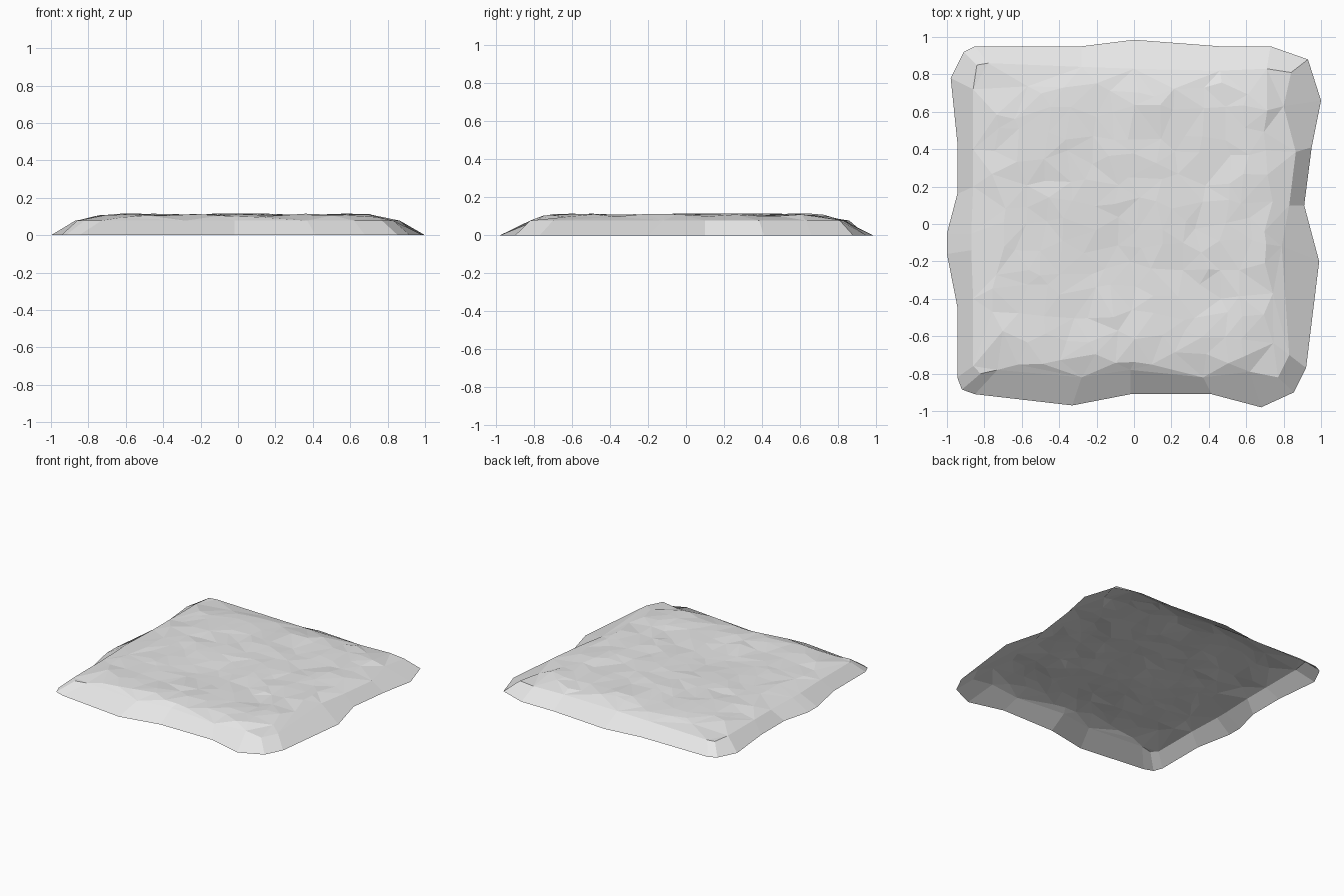
import bpy
import bmesh
import math
import random
from mathutils import Vector, noise
from mathutils.geometry import delaunay_2d_cdt

random.seed(4)

old = bpy.data.objects.get("Cube")
if old:
    bpy.data.objects.remove(old, do_unlink=True)

# Flat stone colour
stone = bpy.data.materials.new("pale_grey_stone")
stone.use_nodes = True
stone.diffuse_color = (0.8, 0.8, 0.8, 1)
stone.node_tree.nodes["Principled BSDF"].inputs["Base Color"].default_value = stone.diffuse_color

# Ragged outline: foot x, foot y, shoulder x, shoulder y, clockwise from the back right corner
OUTLINE = [
    (-.91, .92, -.84, .85), (-.85, .95, -.78, .86), (-.28, .95, -.28, .84),
    (0, .985, 0, .83), (.46, .95, .46, .82), (.73, .95, .71, .83),
    (.93, .88, .84, .81), (1, .66, .8, .63), (.95, .41, .865, .385),
    (.91, .1, .83, .1), (.99, -.2, .79, -.12), (.92, -.77, .83, -.7),
    (.855, -.9, .77, -.82), (.68, -.98, .62, -.79), (.415, -.91, .37, -.82),
    (-.02, -.91, -.02, -.78), (-.33, -.97, -.28, -.82), (-.85, -.91, -.73, -.78),
    (-.92, -.885, -.82, -.8), (-.945, -.82, -.86, -.76), (-.945, -.44, -.86, -.4),
    (-1, -.16, -.87, -.14), (-1, -.05, -.87, -.05), (-.945, .16, -.86, .2),
    (-.945, .44, -.86, .4), (-.98, .78, -.86, .72),
]
SHOULDER_HEIGHT = 0.078
PLATEAU_HEIGHT = 0.11

# Shallow hollows: centre x, centre y, radius, depth
HOLLOWS = [(-.1, -.25, .25, .014), (.45, .55, .16, .012), (.4, -.4, .14, .008)]


def ground_height(x, y):
    """Rounded plateau with hollows and broken, rocky noise."""
    inset = max(0, min(1, (0.86 - max(abs(x), abs(y))) / 0.22))
    rise = math.sin(inset * math.pi / 2)
    z = SHOULDER_HEIGHT + (PLATEAU_HEIGHT - SHOULDER_HEIGHT) * rise
    for cx, cy, radius, depth in HOLLOWS:
        z -= depth * math.exp(-((x - cx) ** 2 + (y - cy) ** 2) / radius ** 2)
    z += 0.008 * noise.noise(Vector((x * 4, y * 4, 0)))
    z += random.uniform(-0.005, 0.005)
    return min(z, 0.12)


def add_face(bm, verts):
    """Add a face that looks upwards and outwards."""
    face = bm.faces.new(verts)
    face.normal_update()
    if face.normal.z < 0:
        face.normal_flip()


bm = bmesh.new()
count = len(OUTLINE)

# Sloping skirt, open underneath
foot = [bm.verts.new((p[0], p[1], 0)) for p in OUTLINE]
shoulder = [bm.verts.new((p[2], p[3], SHOULDER_HEIGHT)) for p in OUTLINE]
for i in range(count):
    j = (i + 1) % count
    add_face(bm, (foot[i], foot[j], shoulder[j], shoulder[i]))

# Scattered points over the plateau
points = [Vector(p[2:]) for p in OUTLINE]
STEPS, SPACING, JITTER = 6, 0.12, 0.04
for row in range(-STEPS, STEPS + 1):
    for column in range(-STEPS, STEPS + 1):
        if abs(row) == STEPS and abs(column) == STEPS:
            continue
        x = column * SPACING + random.uniform(-JITTER, JITTER)
        y = row * SPACING + random.uniform(-JITTER, JITTER)
        points.append(Vector((x, y)))

# Rocky top, triangulated inside the shoulder line
rim = [(i, (i + 1) % count) for i in range(count)]
flat_points, _, triangles, _, _, _ = delaunay_2d_cdt(points, rim, [], 1, 0.0001)
top = list(shoulder)
for p in flat_points[count:]:
    top.append(bm.verts.new((p.x, p.y, ground_height(p.x, p.y))))
for triangle in triangles:
    add_face(bm, [top[i] for i in triangle])

mesh = bpy.data.meshes.new("rocky_ground_slab")
bm.to_mesh(mesh)
bm.free()
mesh.materials.append(stone)
slab = bpy.data.objects.new("rocky_ground_slab", mesh)
bpy.context.collection.objects.link(slab)
